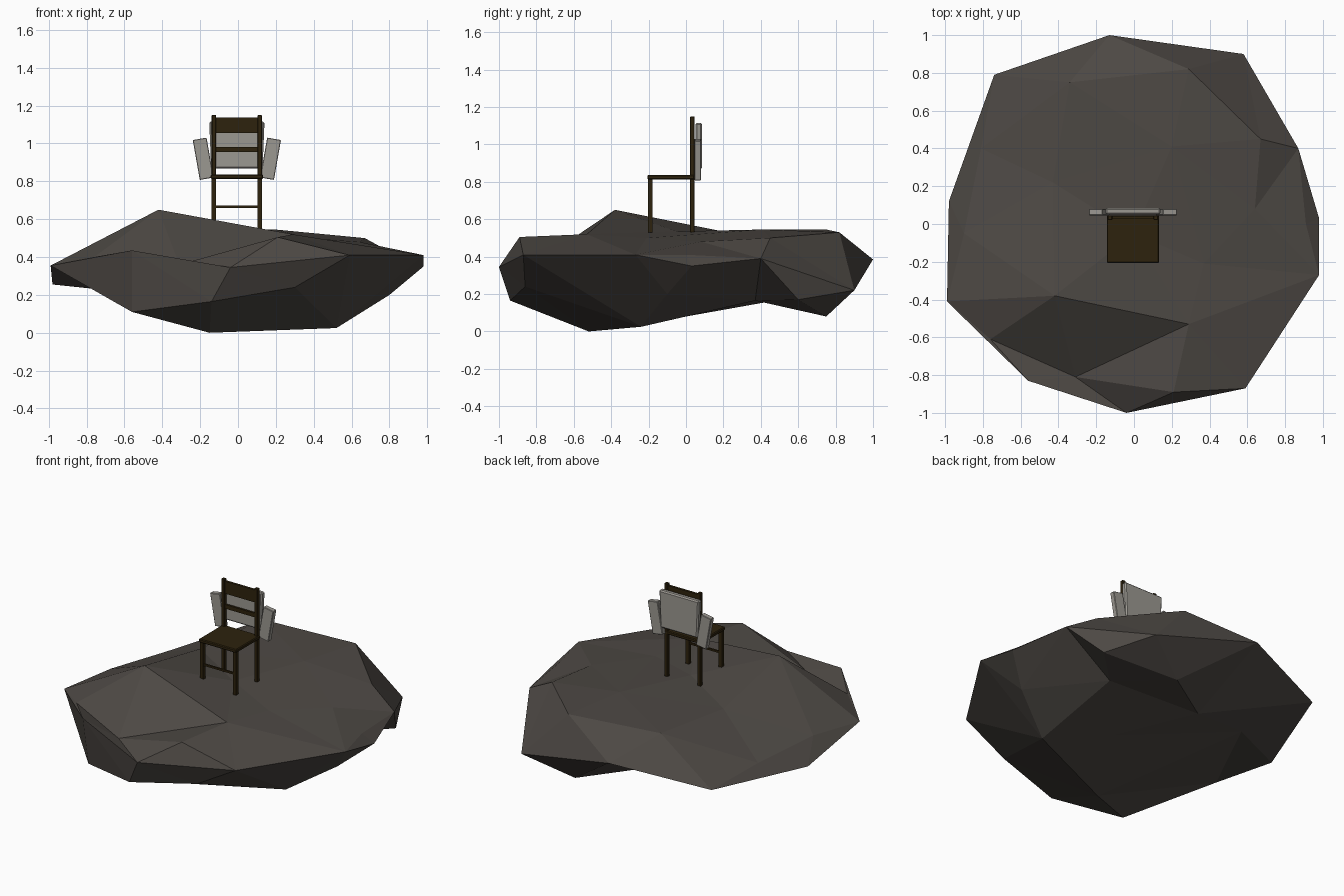
import bpy, bmesh, math
from mathutils import Vector, Matrix
from mathutils.geometry import delaunay_2d_cdt

if "Cube" in bpy.data.objects:
    bpy.data.objects.remove(bpy.data.objects["Cube"])


def material(name, rgb):
    m = bpy.data.materials.new(name)
    m.diffuse_color = (*rgb, 1)
    m.use_nodes = True
    m.node_tree.nodes["Principled BSDF"].inputs["Base Color"].default_value = m.diffuse_color
    return m


STONE = material("dark stone", (0.075, 0.066, 0.058))
WOOD = material("dark wood", (0.026, 0.016, 0.004))
CLOTH = material("grey cloth", (0.33, 0.315, 0.285))


def add_object(name, bm, mat):
    bmesh.ops.recalc_face_normals(bm, faces=bm.faces)
    me = bpy.data.meshes.new(name)
    bm.to_mesh(me)
    bm.free()
    me.materials.append(mat)
    ob = bpy.data.objects.new(name, me)
    bpy.context.collection.objects.link(ob)
    return ob


def box(name, lo, hi, mat, bevel=0.0, tilt=0.0, taper=1.0):
    """Box between two corners; tilt turns it about y, taper scales its lower width."""
    lo, hi = Vector(lo), Vector(hi)
    bm = bmesh.new()
    bmesh.ops.create_cube(bm, size=1)
    for v in bm.verts:
        if v.co.z < 0:
            v.co.x *= taper
    bm.transform(Matrix.Translation((lo + hi) / 2) @ Matrix.Rotation(tilt, 4, 'Y')
                 @ Matrix.Diagonal((*(hi - lo), 1)))
    if bevel:
        bmesh.ops.bevel(bm, geom=bm.edges[:], offset=bevel, segments=1, affect='EDGES')
    return add_object(name, bm, mat)


# Boulder: one rim, an upper skin and a lower skin triangulated inside it
rim = [(.98, .03, .35), (.87, .40, .39), (.58, .90, .22), (-.13, 1.0, .385), (-.74, .79, .29),
       (-.98, .12, .255), (-.99, -.41, .355), (-.56, -.83, .435), (-.04, -1.0, .345),
       (.59, -.87, .41), (.98, -.27, .41)]
upper = [(-.42, -.38, .65), (.29, -.53, .52), (-.43, .22, .53), (.20, .41, .545),
         (-.76, -.61, .40), (-.31, -.81, .36), (.21, -.89, .505), (-.34, .75, .545),
         (.29, .82, .53), (.67, .45, .50), (-.81, .40, .34), (-.90, -.05, .375),
         (.64, .08, .48), (.91, .0, .41), (.37, -.21, .50), (0, -.05, .535)]
upper_creases = [(0, 1), (0, 2), (0, 4), (4, 5), (5, 1), (5, 6), (7, 8), (8, 9)]
lower = [(-.56, -.77, .11), (-.14, -.94, .165), (-.15, -.52, 0), (.52, -.24, .025),
         (.80, -.10, .20), (.30, -.86, .24), (.74, .60, .17), (.29, .75, .08),
         (-.15, .42, .155), (-.55, .35, .21), (.15, .0, .08), (.5, .37, .165)]

bm = bmesh.new()
rim_verts = [bm.verts.new(p) for p in rim]
n = len(rim)
for points, creases, flip in ((upper, upper_creases, False), (lower, [(8, 11)], True)):
    verts = rim_verts + [bm.verts.new(p) for p in points]
    edges = [(i, (i + 1) % n) for i in range(n)] + [(a + n, b + n) for a, b in creases]
    result = delaunay_2d_cdt([v.co.xy for v in verts], edges, [], 1, 1e-5)
    source = [ids[0] for ids in result[3]]
    for tri in result[2]:
        corners = [verts[source[i]] for i in tri]
        bm.faces.new(corners[::-1] if flip else corners)
add_object("boulder", bm, STONE)

# Chair: legs, posts, seat and rails
CX = -0.006
for side, s in (("left", -1), ("right", 1)):
    x = CX + s * 0.121
    box(f"front_leg_{side}", (x - .012, -.202, .53), (x + .012, -.178, .82), WOOD)
    box(f"back_post_{side}", (x - .012, .022, .53), (x + .012, .046, 1.15), WOOD, 0.003)
box("seat", (CX - .138, -.207, .812), (CX + .138, .046, .836), WOOD, 0.005)
for name, y, z0, z1, t in (("top_rail", .034, 1.055, 1.137, .008),
                           ("middle_rail", .034, .955, .982, .007),
                           ("front_stretcher", -.19, .66, .672, .006)):
    box(name, (CX - .121, y - t, z0), (CX + .121, y + t, z1), WOOD)

# Coat hung over the back of the chair
box("coat_body", (CX - .146, .05, .868), (CX + .146, .086, 1.115), CLOTH, 0.008, taper=0.93)
for side, s in (("left", -1), ("right", 1)):
    x = CX + s * 0.178
    box(f"coat_sleeve_{side}", (x - .037, .046, .812), (x + .037, .08, 1.026), CLOTH,
        0.003, tilt=s * math.radians(10))
